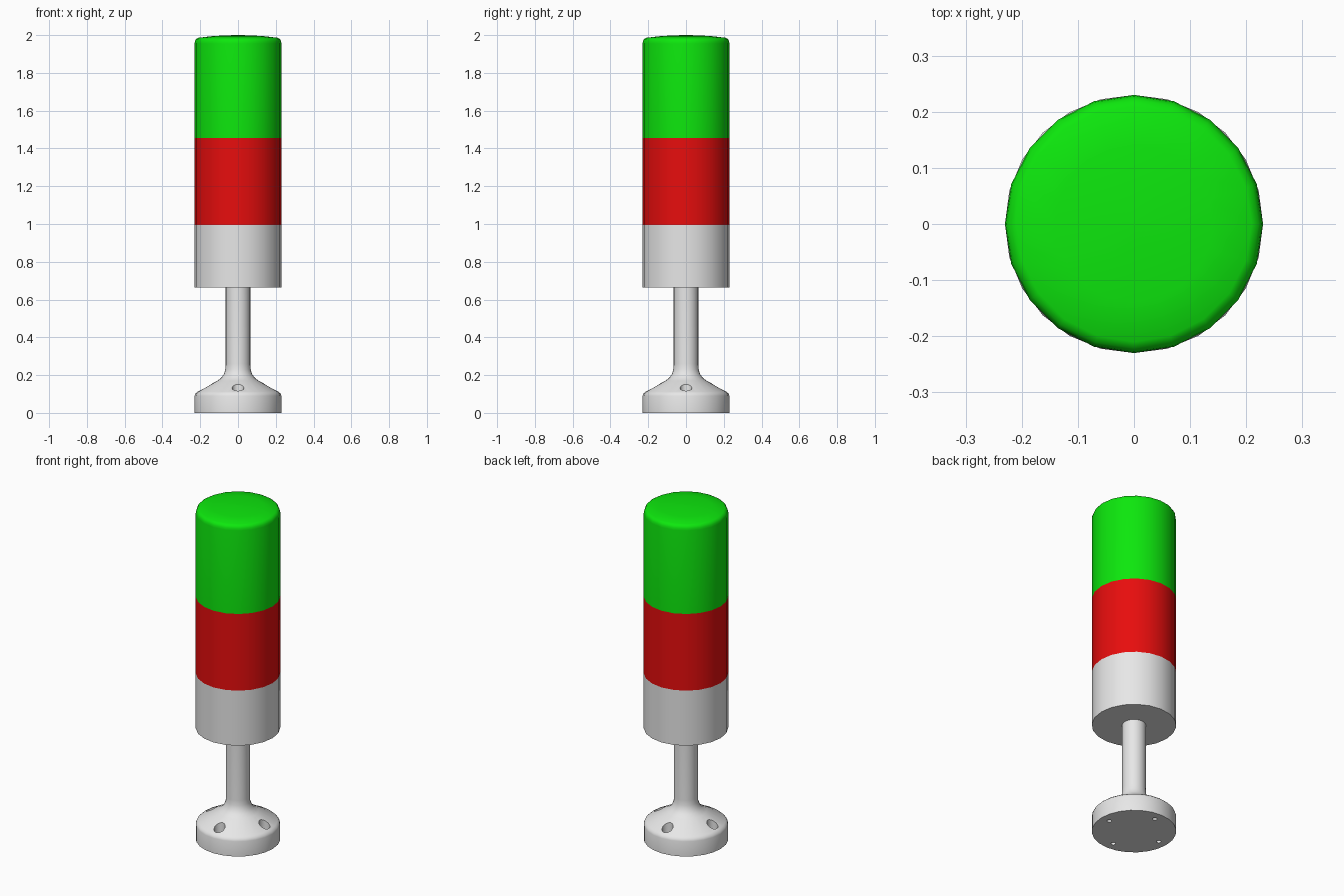
import bpy, bmesh, math

if "Cube" in bpy.data.objects:
    bpy.data.objects.remove(bpy.data.objects["Cube"])


def material(name, rgb):
    m = bpy.data.materials.new(name)
    m.diffuse_color = (*rgb, 1)
    m.use_nodes = True
    m.node_tree.nodes["Principled BSDF"].inputs["Base Color"].default_value = m.diffuse_color
    return m


GREY = material("light grey", (0.8, 0.8, 0.8))
RED = material("red", (0.8, 0.004, 0.004))
GREEN = material("green", (0.004, 0.8, 0.004))


def lathe(name, profile, mat, sides, x=0, y=0):
    """Closed solid from (radius, z) points listed bottom to top."""
    bm = bmesh.new()
    rings = []
    for r, z in profile:
        rings.append([bm.verts.new((x + r * math.cos(2 * math.pi * i / sides),
                                    y + r * math.sin(2 * math.pi * i / sides), z))
                      for i in range(sides)])
    for a, b in zip(rings, rings[1:]):
        for i in range(sides):
            j = (i + 1) % sides
            bm.faces.new((a[i], a[j], b[j], b[i]))
    bm.faces.new(rings[0][::-1])
    bm.faces.new(rings[-1])
    me = bpy.data.meshes.new(name)
    bm.to_mesh(me)
    bm.free()
    ob = bpy.data.objects.new(name, me)
    bpy.context.collection.objects.link(ob)
    me.materials.append(mat)
    return ob


def activate(ob):
    bpy.ops.object.select_all(action='DESELECT')
    ob.select_set(True)
    bpy.context.view_layer.objects.active = ob


def smooth(ob):
    activate(ob)
    bpy.ops.object.shade_smooth_by_angle(angle=math.radians(35))


# Flared foot and pole
stand = lathe("stand", [(0.23, 0), (0.23, 0.09), (0.226, 0.102), (0.215, 0.112),
                        (0.11, 0.170), (0.09, 0.185), (0.075, 0.205),
                        (0.067, 0.23), (0.065, 0.26), (0.065, 0.68)], GREY, 24)

# Four counterbored screw holes
for k in range(4):
    a = k * math.pi / 2
    cutter = lathe("hole_cutter", [(0.013, -0.05), (0.013, 0.06), (0.031, 0.06), (0.031, 0.3)],
                   GREY, 16, 0.175 * math.cos(a), 0.175 * math.sin(a))
    cutter.hide_render = True
    activate(stand)
    mod = stand.modifiers.new("hole", 'BOOLEAN')
    mod.operation = 'DIFFERENCE'
    mod.solver = 'EXACT'
    mod.object = cutter
    bpy.ops.object.modifier_apply(modifier=mod.name)
    bpy.data.objects.remove(cutter)
smooth(stand)

# Housing and lamp modules
R = 0.23
smooth(lathe("housing", [(R, 0.665), (R, 0.995)], GREY, 20))
smooth(lathe("red_lamp", [(R, 0.995), (R, 1.455)], RED, 20))
smooth(lathe("green_lamp", [(R, 1.455), (R, 1.955), (0.228, 1.968), (0.222, 1.979),
                            (0.21, 1.986), (0.14, 1.994), (0.07, 1.9985), (0.005, 2.0)],
             GREEN, 20))
